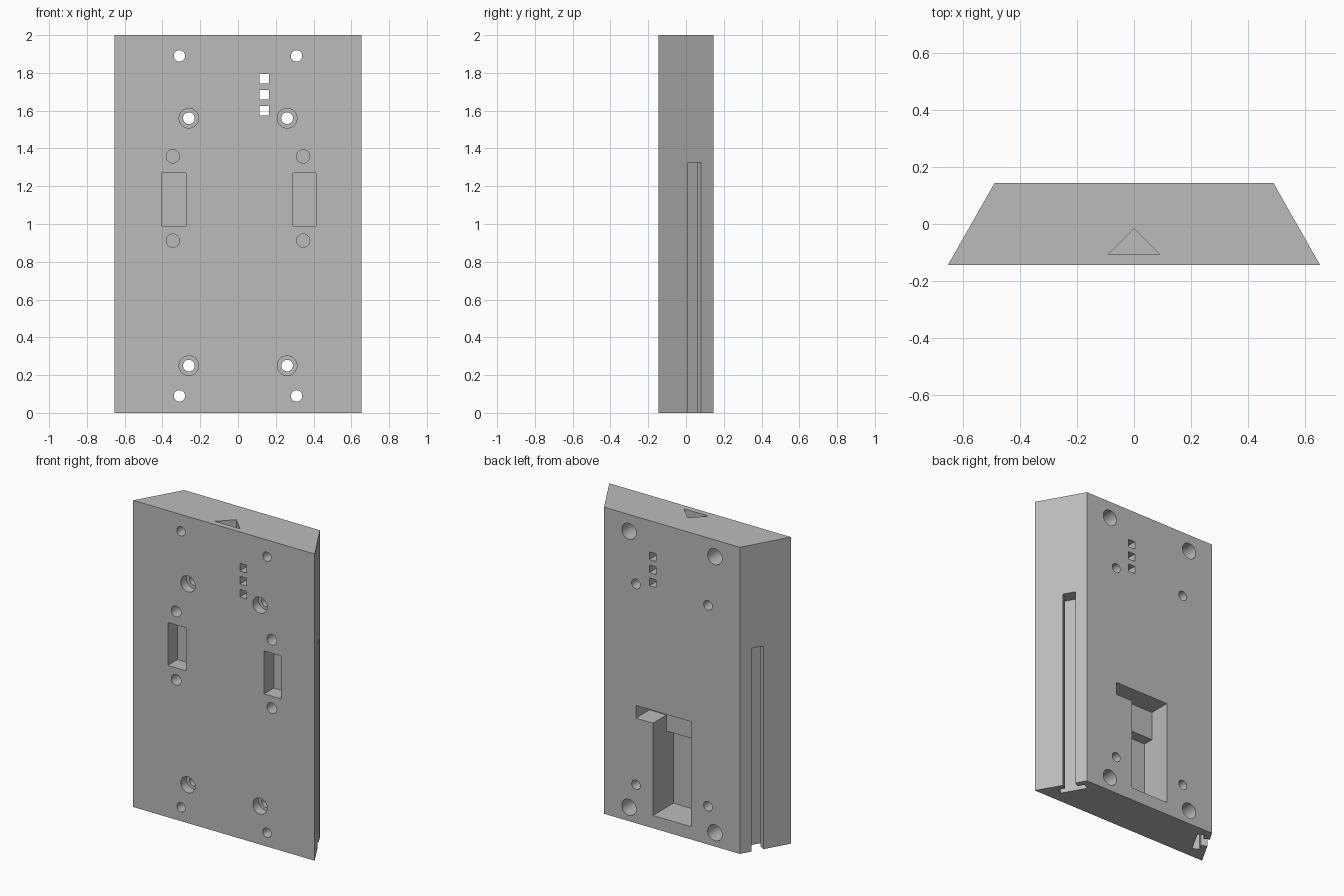
import bpy, bmesh, math
from mathutils import Vector

if "Cube" in bpy.data.objects:
    bpy.data.objects.remove(bpy.data.objects["Cube"])

FRONT, BACK = -0.145, 0.145
OVER = 0.03  # how far cutters stick out of the surface


def prism(name, points, extrude):
    """Closed solid made by sweeping a flat profile along a vector."""
    bm = bmesh.new()
    face = bm.faces.new([bm.verts.new(p) for p in points])
    res = bmesh.ops.extrude_face_region(bm, geom=[face])
    moved = [v for v in res["geom"] if isinstance(v, bmesh.types.BMVert)]
    bmesh.ops.translate(bm, verts=moved, vec=extrude)
    bmesh.ops.recalc_face_normals(bm, faces=bm.faces)
    mesh = bpy.data.meshes.new(name)
    bm.to_mesh(mesh)
    bm.free()
    obj = bpy.data.objects.new(name, mesh)
    bpy.context.collection.objects.link(obj)
    return obj


# Tapered block
block = prism("mounting_block",
              [(-0.655, FRONT, 0), (0.655, FRONT, 0), (0.49, BACK, 0), (-0.49, BACK, 0)],
              (0, 0, 2))
grey = bpy.data.materials.new("grey")
grey.diffuse_color = (0.5, 0.5, 0.5, 1)
grey.use_nodes = True
grey.node_tree.nodes["Principled BSDF"].inputs["Base Color"].default_value = grey.diffuse_color
block.data.materials.append(grey)


def cut(points, extrude):
    cutter = prism("cutter", points, extrude)
    cutter.hide_render = True
    cutter.data.materials.append(grey)
    mod = block.modifiers.new("cut", "BOOLEAN")
    mod.operation, mod.solver, mod.object = "DIFFERENCE", "EXACT", cutter
    bpy.context.view_layer.objects.active = block
    bpy.ops.object.modifier_apply(modifier=mod.name)
    bpy.data.objects.remove(cutter)


def cut_y(profile, y0, y1):
    cut([(x, y0, z) for x, z in profile], (0, y1 - y0, 0))


def circle(x, z, r, n=32):
    return [(x + r * math.cos(math.tau * i / n), z + r * math.sin(math.tau * i / n))
            for i in range(n)]


def rect(x0, x1, z0, z1):
    return [(x0, z0), (x1, z0), (x1, z1), (x0, z1)]


LO, HI = FRONT - OVER, BACK + OVER

# Screw holes, with counterbores on the back (corners) and the front (inner four)
for s in (-1, 1):
    for z in (0.09, 1.89):
        cut_y(circle(s * 0.31, z, 0.03), LO, HI)
        cut_y(circle(s * 0.31, z, 0.052), BACK - 0.2, HI)
    for z in (0.25, 1.56):
        cut_y(circle(s * 0.26, z, 0.031), LO, HI)
        cut_y(circle(s * 0.26, z, 0.052), LO, FRONT + 0.06)
    # Blind holes above and below the front pockets
    for z in (0.912, 1.358):
        cut_y(circle(s * 0.345, z, 0.035), LO, FRONT + 0.12)

# Front pockets
cut_y(rect(-0.405, -0.275, 0.99, 1.27), LO, FRONT + 0.1)
cut_y(rect(0.29, 0.412, 0.99, 1.27), LO, FRONT + 0.1)

# Three square through holes
for z in (1.6, 1.685, 1.77):
    cut_y(rect(0.115, 0.163, z - 0.025, z + 0.025), LO, HI)

# Stepped back pocket with a side notch
cut_y([(-0.137, 0.4), (0.137, 0.4), (0.137, 0.685), (0.26, 0.685), (0.26, 0.768),
       (-0.137, 0.768)], BACK - 0.14, HI)
cut_y(rect(-0.137, 0.137, 0.083, 0.58), BACK - 0.21, HI)

# Triangular socket in the top
cut([(-0.09, -0.107, 1.85), (0.09, -0.107, 1.85), (0, -0.017, 1.85)], (0, 0, 0.2))

# T-slots running up both slanted sides from the bottom
along = Vector((-0.165, 0.29, 0)).normalized()
inward = Vector((-along.y, along.x, 0))
middle = Vector((0.655, FRONT, 0)).lerp(Vector((0.49, BACK, 0)), 0.19 / 0.29)
t_profile = [(-0.04, -OVER), (0.04, -OVER), (0.04, 0.04), (0.086, 0.04),
             (0.086, 0.084), (-0.086, 0.084), (-0.086, 0.04), (-0.04, 0.04)]
for s in (-1, 1):
    pts = [middle + along * a + inward * d for a, d in t_profile]
    cut([(s * p.x, p.y, -OVER) for p in pts], (0, 0, 1.325 + OVER))

# Smooth hole walls, crisp edges
bpy.ops.object.select_all(action="DESELECT")
block.select_set(True)
bpy.context.view_layer.objects.active = block
bpy.ops.object.shade_smooth_by_angle(angle=math.radians(30))
